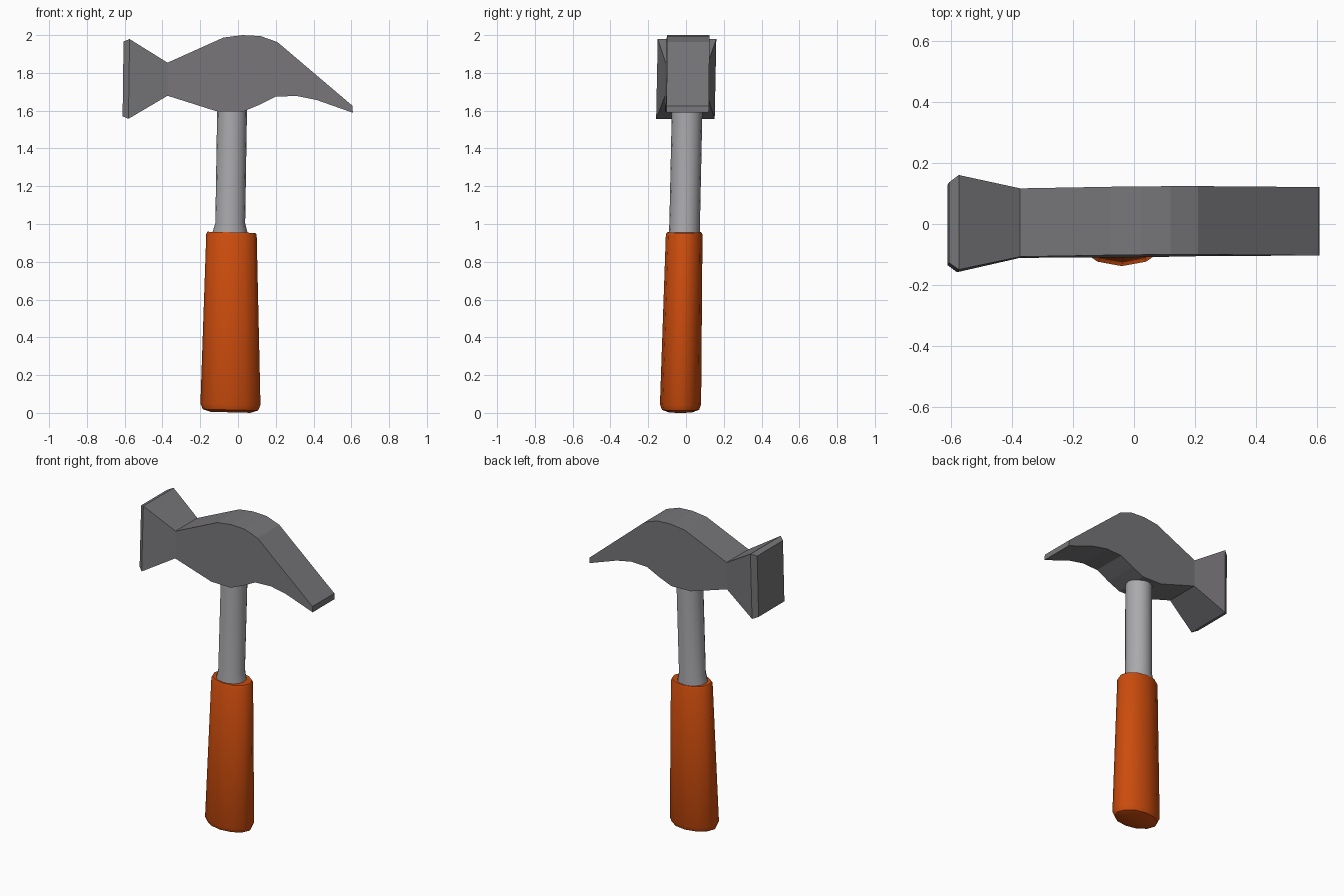
import bpy, bmesh, math

if "Cube" in bpy.data.objects:
    bpy.data.objects.remove(bpy.data.objects["Cube"])


def material(name, rgb):
    m = bpy.data.materials.new(name)
    m.diffuse_color = (*rgb, 1)
    m.use_nodes = True
    m.node_tree.nodes["Principled BSDF"].inputs["Base Color"].default_value = m.diffuse_color
    return m


def finish(name, bm, mat, smooth):
    bmesh.ops.recalc_face_normals(bm, faces=bm.faces)
    me = bpy.data.meshes.new(name)
    bm.to_mesh(me)
    bm.free()
    me.materials.append(mat)
    ob = bpy.data.objects.new(name, me)
    bpy.context.collection.objects.link(ob)
    if smooth:
        bpy.context.view_layer.objects.active = ob
        ob.select_set(True)
        bpy.ops.object.shade_smooth_by_angle(angle=math.radians(40))
        ob.select_set(False)
    return ob


def bridge(bm, a, b):
    n = len(a)
    for i in range(n):
        bm.faces.new((a[i], a[(i + 1) % n], b[(i + 1) % n], b[i]))


def loft(name, rings, sides, tilt, mat):
    """Stack of ellipses: (z, centre x, centre y, radius x, radius y)."""
    bm = bmesh.new()
    loops = []
    for z, cx, cy, rx, ry in rings:
        loop = []
        for i in range(sides):
            t = 2 * math.pi * i / sides
            dx = rx * math.cos(t)
            loop.append(bm.verts.new((cx + dx, cy + ry * math.sin(t), z - tilt * dx)))
        loops.append(loop)
    for a, b in zip(loops, loops[1:]):
        bridge(bm, a, b)
    bm.faces.new(loops[0])
    bm.faces.new(loops[-1])
    return finish(name, bm, mat, True)


orange = material("orange grip", (0.60, 0.072, 0.004))
light = material("light steel", (0.40, 0.40, 0.42))
dark = material("dark steel", (0.185, 0.18, 0.192))

# Grip: tapered oval with a rounded butt
loft("grip", [
    (0.003, -0.039, -0.029, 0.105, 0.062),
    (0.016, -0.040, -0.029, 0.146, 0.098),
    (0.045, -0.040, -0.029, 0.159, 0.109),
    (0.945, -0.0345, -0.0097, 0.1335, 0.097),
    (0.956, -0.0345, -0.0095, 0.127, 0.091),
], 12, 0.025, orange)

# Shaft: round bar flaring into the grip
loft("shaft", [
    (0.90, -0.0425, -0.009, 0.093, 0.083),
    (0.955, -0.0425, -0.008, 0.093, 0.083),
    (1.005, -0.041, -0.007, 0.079, 0.081),
    (1.75, -0.029, 0.009, 0.079, 0.081),
], 16, 0.0, light)

# Head: flat-sided profile with claw, then square rings flaring to the face
profile = [(-0.373, 1.854), (-0.077, 1.987), (0.024, 2.0), (0.119, 1.995),
           (0.209, 1.963), (0.606, 1.626), (0.608, 1.589), (0.415, 1.657),
           (0.31, 1.678), (0.198, 1.674), (0.108, 1.629), (0.024, 1.594),
           (-0.114, 1.597), (-0.373, 1.679)]
bm = bmesh.new()


def head_vert(x, y, z):
    # slight lean and turn of the head
    return bm.verts.new((x, y + 0.011 + 0.009 * x + 0.02 * (z - 2), z))


front = [head_vert(x, -0.112, z) for x, z in profile]
back = [head_vert(x, 0.112, z) for x, z in profile]
bm.faces.new(front)
bm.faces.new(back)
for i in range(len(profile) - 1):
    bm.faces.new((front[i], front[i + 1], back[i + 1], back[i]))

ring = [front[0], back[0], back[-1], front[-1]]
for xt, zt, xb, zb, w in [(-0.574, 1.979, -0.58, 1.557, 0.155),
                          (-0.606, 1.966, -0.611, 1.57, 0.132)]:
    nxt = [head_vert(xt, -w, zt), head_vert(xt, w, zt),
           head_vert(xb, w, zb), head_vert(xb, -w, zb)]
    bridge(bm, ring, nxt)
    ring = nxt
bm.faces.new(ring)
finish("hammer_head", bm, dark, False)
